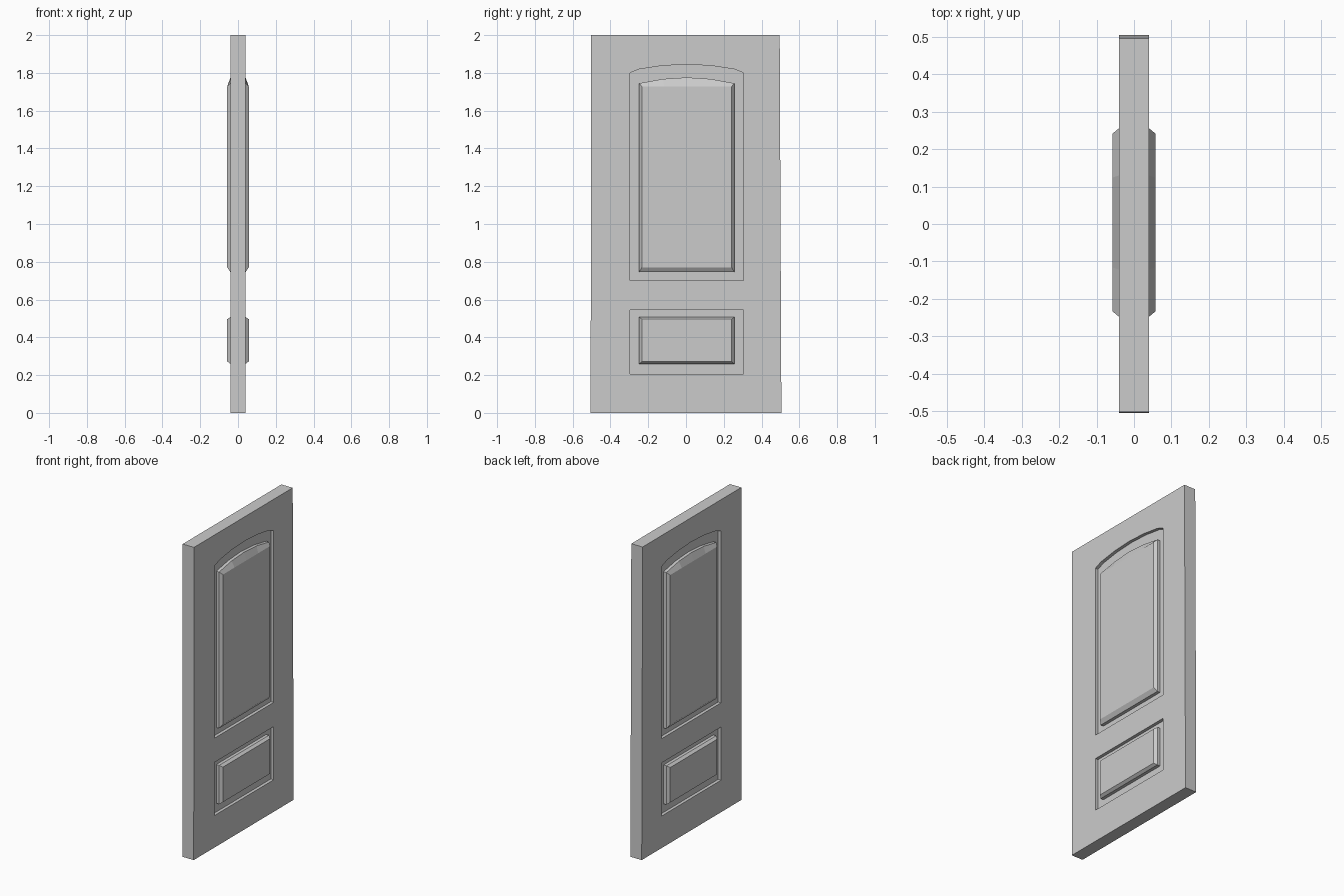
import bpy, bmesh

if "Cube" in bpy.data.objects:
    bpy.data.objects.remove(bpy.data.objects["Cube"])

FACE, FLOOR, PROUD = 0.04, 0.02, 0.057   # slab face, recess floor, raised panel face
YC = 0.004                               # panels sit slightly off centre


def loft(name, rings, cap_start=True):
    """Skin a list of vertex rings and cap the ends."""
    bm = bmesh.new()
    loops = [[bm.verts.new(p) for p in ring] for ring in rings]
    n = len(loops[0])
    for a, b in zip(loops, loops[1:]):
        for i in range(n):
            j = (i + 1) % n
            bm.faces.new((a[i], a[j], b[j], b[i]))
    bm.faces.new(loops[-1])
    if cap_start:
        bm.faces.new(loops[0][::-1])
        bmesh.ops.recalc_face_normals(bm, faces=bm.faces)
    mesh = bpy.data.meshes.new(name)
    bm.to_mesh(mesh)
    bm.free()
    ob = bpy.data.objects.new(name, mesh)
    bpy.context.collection.objects.link(ob)
    return ob


def at(x, profile):
    return [(x, YC + y, z) for y, z in profile]


def outline(w, z0, top):
    """Closed outline: flat bottom, top given as (y, z) for the right half."""
    left = [(-y, z) for y, z in reversed(top) if y > 0]
    return [(-w, z0), (w, z0)] + top + left


# Door slab, its +y edge leaning in slightly
slab = loft("door_slab", [
    [(x, -0.505, 0), (x, 0.505, 0), (x, 0.496, 2), (x, -0.502, 2)]
    for x in (-FACE, FACE)])

# Recess openings
openings = {
    "upper": outline(0.30, 0.70, [(0.30, 1.80), (0.25, 1.82), (0.13, 1.838), (0, 1.845)]),
    "lower": outline(0.30, 0.205, [(0.30, 0.545)]),
}
bpy.context.view_layer.objects.active = slab
for key, prof in openings.items():
    for side in (-1, 1):
        cutter = loft(key + "_recess_cutter", [at(side * FLOOR, prof), at(side * 0.1, prof)])
        cutter.hide_render = True
        mod = slab.modifiers.new("recess", 'BOOLEAN')
        mod.operation = 'DIFFERENCE'
        mod.solver = 'EXACT'
        mod.object = cutter
        bpy.ops.object.modifier_apply(modifier=mod.name)
        bpy.data.objects.remove(cutter)

# Raised bevelled panels: base outline and smaller front outline
panels = {
    "upper_panel": (
        outline(0.252, 0.745, [(0.252, 1.745), (0.126, 1.768), (0, 1.776)]),
        outline(0.238, 0.77, [(0.238, 1.728), (0.12, 1.728), (0, 1.728)])),
    "lower_panel": (
        outline(0.252, 0.26, [(0.252, 0.508)]),
        outline(0.238, 0.272, [(0.238, 0.496)])),
}
for name, (base, front) in panels.items():
    ob = loft(name, [at(FLOOR, base), at(FACE, base), at(PROUD, front)], cap_start=False)
    ob.modifiers.new("both_sides", 'MIRROR').use_axis = (True, False, False)
